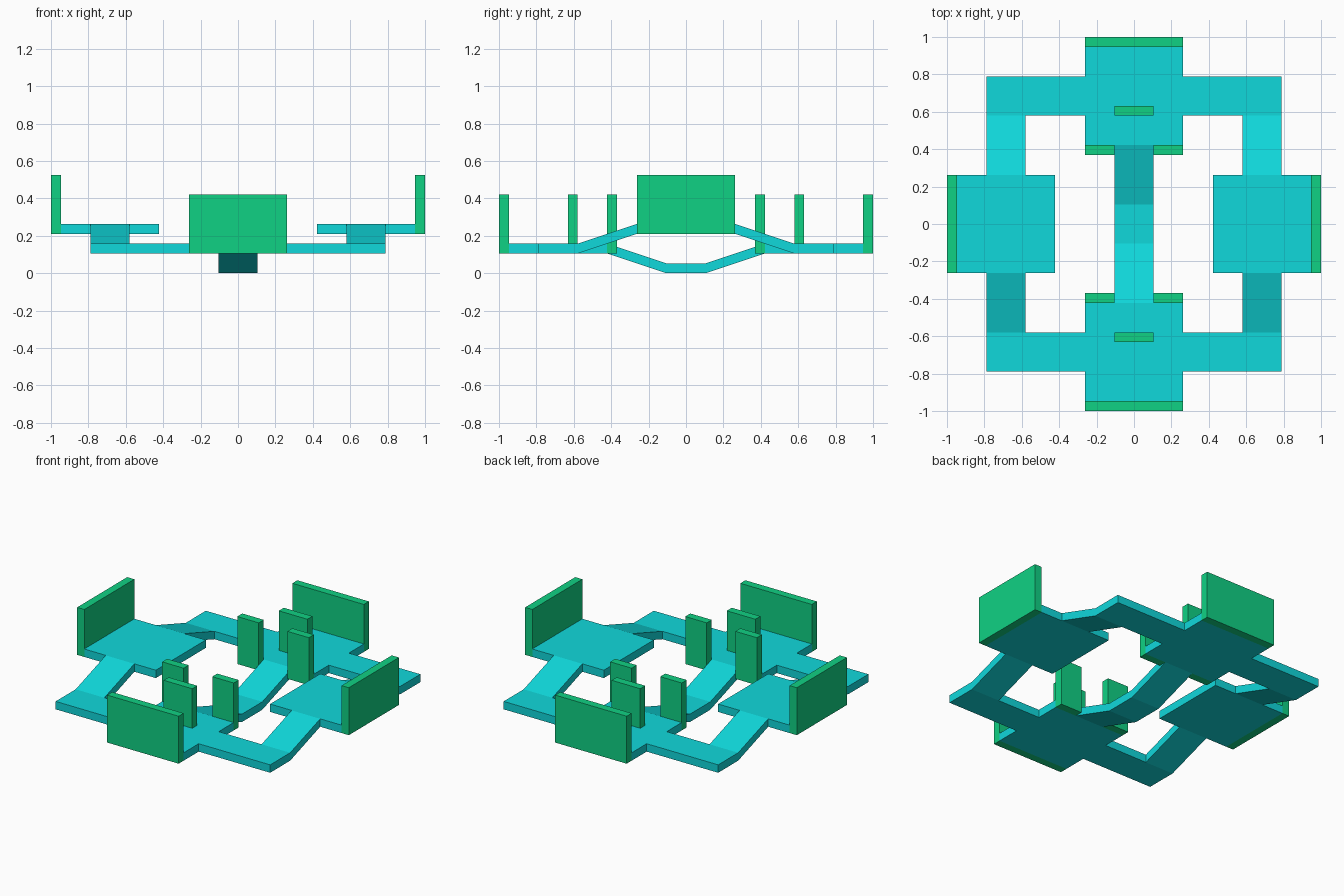
import bpy, bmesh
from mathutils import Vector

if "Cube" in bpy.data.objects:
    bpy.data.objects.remove(bpy.data.objects["Cube"])

U = 1 / 19  # modelling unit: the model is 38 units long


def material(name, color):
    m = bpy.data.materials.new(name)
    m.diffuse_color = color
    m.use_nodes = True
    m.node_tree.nodes["Principled BSDF"].inputs["Base Color"].default_value = m.diffuse_color
    return m


TEAL = material("teal_deck", (0.005, 0.69, 0.71, 1))
GREEN = material("green_wall", (0.005, 0.64, 0.23, 1))


def prism(name, outline, sweep, mat):
    """Extrude a planar outline (in units) along a sweep vector."""
    bm = bmesh.new()
    face = bm.faces.new([bm.verts.new(Vector(p) * U) for p in outline])
    ext = bmesh.ops.extrude_face_region(bm, geom=[face])["geom"]
    verts = [g for g in ext if isinstance(g, bmesh.types.BMVert)]
    bmesh.ops.translate(bm, verts=verts, vec=Vector(sweep) * U)
    bmesh.ops.recalc_face_normals(bm, faces=bm.faces)
    me = bpy.data.meshes.new(name)
    bm.to_mesh(me)
    bm.free()
    me.materials.append(mat)
    ob = bpy.data.objects.new(name, me)
    bpy.context.collection.objects.link(ob)
    return ob


def box(name, x, y, z, mat):
    x, y, z = sorted(x), sorted(y), sorted(z)
    base = [(x[0], y[0], z[0]), (x[1], y[0], z[0]), (x[1], y[1], z[0]), (x[0], y[1], z[0])]
    return prism(name, base, (0, 0, z[1] - z[0]), mat)


def ramp(name, x0, path):
    """Strip 4 wide and 1 thick that follows a (y, z) path."""
    outline = [(x0, y, z) for y, z in path] + [(x0, y, z + 1) for y, z in reversed(path)]
    return prism(name, outline, (4, 0, 0), TEAL)


# front and back decks, with side arms and walls
half = [(5, 8), (5, 11), (15, 11), (15, 15), (5, 15), (5, 18)]
cross = half + [(-x, y) for x, y in reversed(half)]
for side, s in (("front", -1), ("back", 1)):
    prism(side + "_deck", [(x, y * s, 2) for x, y in cross], (0, 0, 1), TEAL)
    box(side + "_end_wall", (-5, 5), (18 * s, 19 * s), (2, 8), GREEN)
    box(side + "_cover_wall", (-2, 2), (11 * s, 12 * s), (3, 8), GREEN)
    for label, t in (("left", -1), ("right", 1)):
        box(f"{side}_{label}_gate_wall", (2 * t, 5 * t), (7 * s, 8 * s), (2, 8), GREEN)

# raised side platforms with their walls and ramps
for label, t in (("left", -1), ("right", 1)):
    box(label + "_platform", (8 * t, 18 * t), (-5, 5), (4, 5), TEAL)
    box(label + "_end_wall", (18 * t, 19 * t), (-5, 5), (4, 10), GREEN)
    x0 = 11 if t > 0 else -15
    for side, s in (("front", -1), ("back", 1)):
        ramp(f"{label}_{side}_ramp", x0, [(11 * s, 2), (5 * s, 4)])

# sunken central walkway
ramp("central_walkway", -2, [(-8, 2), (-2, 0), (2, 0), (8, 2)])
